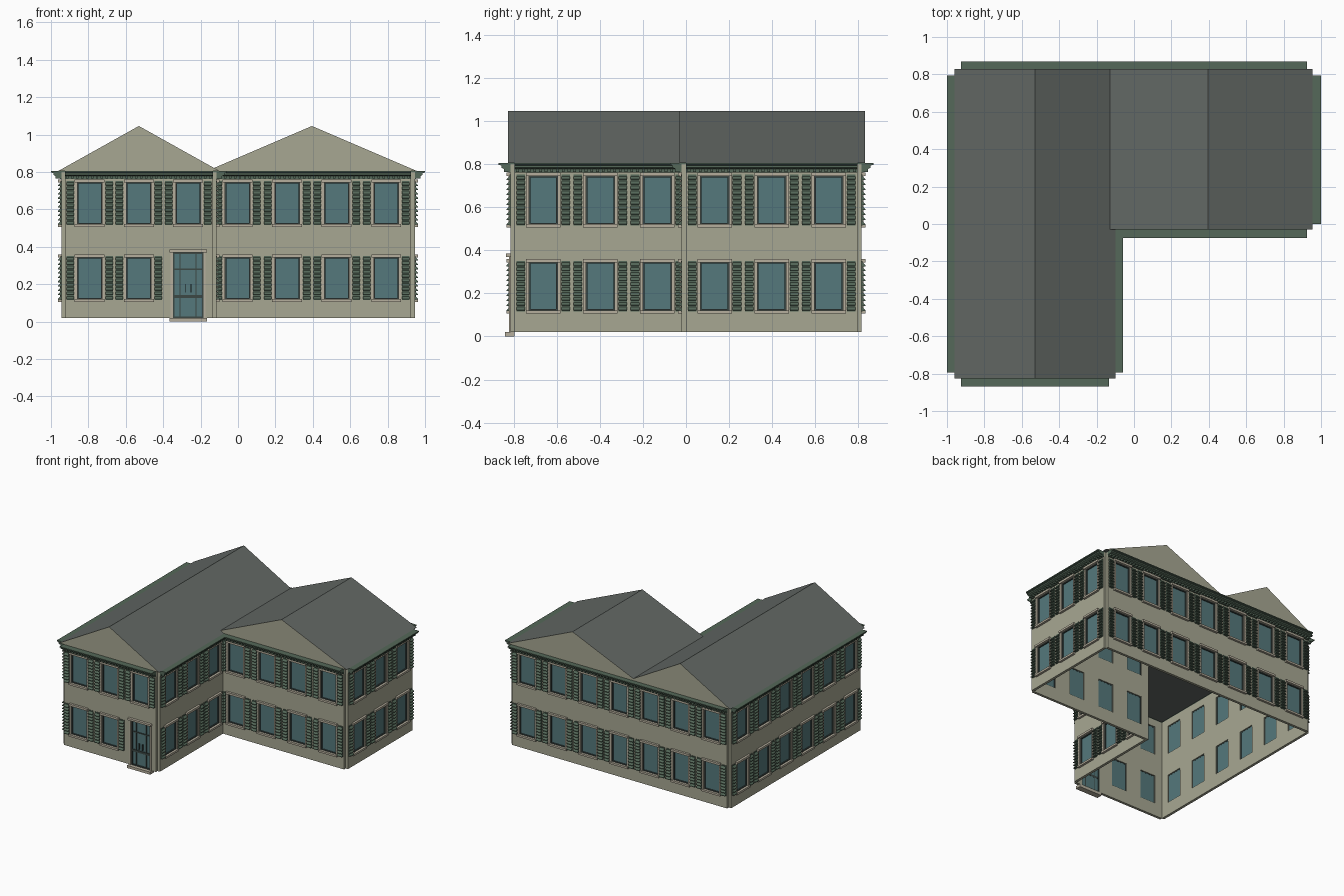
import bpy, bmesh
from mathutils import Vector

if "Cube" in bpy.data.objects:
    bpy.data.objects.remove(bpy.data.objects["Cube"])


def material(name, rgb):
    m = bpy.data.materials.new(name)
    m.diffuse_color = (*rgb, 1)
    m.use_nodes = True
    m.node_tree.nodes["Principled BSDF"].inputs["Base Color"].default_value = m.diffuse_color
    return m


WALL = material("stone", (0.39, 0.39, 0.29))
TRIM = material("pale_trim", (0.47, 0.43, 0.34))
GREEN = material("green_paint", (0.09, 0.14, 0.10))
DARK = material("dark_sash", (0.045, 0.065, 0.06))
GLASS = material("glass", (0.09, 0.19, 0.20))
ROOF = material("slate", (0.125, 0.14, 0.13))

parts = {}


def part(name, mat):
    if name not in parts:
        parts[name] = (bmesh.new(), [mat])
    return parts[name][0]


class Side:
    """One straight facade: u runs along it, w points outward, z is up."""

    def __init__(self, a, b):
        self.a = Vector((*a, 0))
        self.d = Vector((*b, 0)) - self.a
        self.length = self.d.length
        self.d.normalize()
        self.n = Vector((self.d.y, -self.d.x, 0))

    def at(self, u, w, z):
        return self.a + self.d * u + self.n * w + Vector((0, 0, z))

    def prism(self, bm, u0, u1, profile):
        """Extrude a (w, z) profile along the facade."""
        p = [bm.verts.new(self.at(u0, w, z)) for w, z in profile]
        q = [bm.verts.new(self.at(u1, w, z)) for w, z in profile]
        n = len(profile)
        bm.faces.new(p)
        bm.faces.new(q[::-1])
        for i in range(n):
            j = (i + 1) % n
            bm.faces.new((p[i], q[i], q[j], p[j]))

    def box(self, bm, u0, u1, w0, w1, z0, z1):
        self.prism(bm, u0, u1, [(w0, z0), (w1, z0), (w1, z1), (w0, z1)])


def wall_panel(s, holes):
    """Wall slab with true openings, closed all round each hole."""
    bm = part("walls", WALL)
    us = sorted({0, s.length, *[v for h in holes for v in h[:2]]})
    zs = sorted({0.02, 0.80, *[v for h in holes for v in h[2:]]})

    def solid(i, j):
        if not (0 <= i < len(us) - 1 and 0 <= j < len(zs) - 1):
            return False
        u, z = (us[i] + us[i + 1]) / 2, (zs[j] + zs[j + 1]) / 2
        return not any(h[0] < u < h[1] and h[2] < z < h[3] for h in holes)

    v = {(i, j, k): bm.verts.new(s.at(u, k * 0.02, z))
         for i, u in enumerate(us) for j, z in enumerate(zs) for k in (0, 1)}
    for i in range(len(us) - 1):
        for j in range(len(zs) - 1):
            if not solid(i, j):
                continue
            ring = [(i, j), (i + 1, j), (i + 1, j + 1), (i, j + 1)]
            bm.faces.new([v[(*r, 1)] for r in ring])
            bm.faces.new([v[(*r, 0)] for r in ring[::-1]])
            for e, (di, dj) in enumerate(((0, -1), (1, 0), (0, 1), (-1, 0))):
                if not solid(i + di, j + dj):
                    a, b = ring[e], ring[(e + 1) % 4]
                    bm.faces.new((v[(*a, 0)], v[(*b, 0)], v[(*b, 1)], v[(*a, 1)]))


def ring(s, bm, c, half, z0, z1, t, w0, w1):
    """Rectangular frame of thickness t lying inside the given bounds."""
    for k in (-1, 1):
        u0, u1 = sorted((c + k * half, c + k * (half - t)))
        s.box(bm, u0, u1, w0, w1, z0, z1)
    for z in (z0, z1 - t):
        s.box(bm, c - half + t, c + half - t, w0, w1, z, z + t)


def window(s, c, z0, z1):
    s.box(part("window_glass", GLASS), c - 0.067, c + 0.067, 0.006, 0.01, z0, z1)
    ring(s, part("window_sashes", DARK), c, 0.067, z0, z1, 0.007, 0.005, 0.019)
    trim = part("window_trim", TRIM)
    for k in (-1, 1):
        u0, u1 = sorted((c + k * 0.066, c + k * 0.08))
        s.box(trim, u0, u1, 0.015, 0.028, z0, z1)
    s.box(trim, c - 0.08, c + 0.08, 0.015, 0.037, z0 - 0.014, z0 + 0.001)
    s.box(trim, c - 0.08, c + 0.08, 0.015, 0.037, z1 - 0.001, z1 + 0.015)
    # louvred shutters
    sh = part("shutters", GREEN)
    pitch = (z1 - z0 + 0.006) / 10
    for k in (-1, 1):
        u0, u1 = sorted((c + k * 0.084, c + k * 0.124))
        s.box(sh, u0, u1, 0.018, 0.024, z0 - 0.004, z1 + 0.006)
        for i in range(10):
            z = z0 - 0.002 + i * pitch
            s.prism(sh, u0, u1, [(0.022, z), (0.038, z), (0.038, z + 0.004),
                                 (0.022, z + pitch * 0.85)])


def door(s, c):
    s.box(part("door_glass", GLASS), c - 0.08, c + 0.08, 0.006, 0.01, 0.02, 0.37)
    d = part("door_frame", DARK)
    ring(s, d, c, 0.082, 0.02, 0.37, 0.008, 0.002, 0.018)
    for k in (-1, 1):
        s.box(d, c + k * 0.043 - 0.003, c + k * 0.043 + 0.003, 0.005, 0.016, 0.02, 0.37)
        s.box(d, c + k * 0.015 - 0.002, c + k * 0.015 + 0.002, 0.009, 0.024, 0.155, 0.20)
    s.box(d, c - 0.078, c + 0.078, 0.005, 0.015, 0.276, 0.284)
    s.box(d, c - 0.078, c + 0.078, 0.005, 0.017, 0.127, 0.143)
    t = part("door_trim", TRIM)
    for k in (-1, 1):
        u0, u1 = sorted((c + k * 0.081, c + k * 0.093))
        s.box(t, u0, u1, 0.015, 0.026, 0.02, 0.37)
    s.box(t, c - 0.1, c + 0.1, 0.015, 0.04, 0.37, 0.385)
    s.box(part("door_step", TRIM), c - 0.1, c + 0.1, 0.0, 0.045, 0.0, 0.02)


def cornice(s):
    s.prism(part("cornice", GREEN), 0, s.length,
            [(0.018, 0.762), (0.028, 0.762), (0.028, 0.778), (0.05, 0.778), (0.062, 0.784),
             (0.062, 0.794), (0.075, 0.797), (0.075, 0.805), (0.0, 0.805), (0.0, 0.799), (0.018, 0.799)])
    n = round(s.length / 0.0264)
    step = s.length / n
    for i in range(n):
        u = (i + 0.5) * step
        s.box(part("dentils", GREEN), u - 0.0065, u + 0.0065, 0.026, 0.05, 0.764, 0.779)


# facades around the L-shaped plan: corner points counter-clockwise, windows per side
X, Y, XI = 0.925, 0.795, -0.135
plan = [(-X, -Y), (XI, -Y), (XI, 0), (X, 0), (X, Y), (-X, Y)]
counts = [3, 3, 4, 3, 7, 6]
for k, n in enumerate(counts):
    s = Side(plan[k], plan[(k + 1) % 6])
    holes = []
    for i in range(n):
        c = s.length * (i + 0.5) / n
        for z0, z1 in ((0.12, 0.345), (0.52, 0.745)):
            if k == 0 and i == 2 and z0 < 0.5:
                holes.append((c - 0.082, c + 0.082, 0.02, 0.37))
                door(s, c)
            else:
                holes.append((c - 0.067, c + 0.067, z0, z1))
                window(s, c, z0, z1)
    wall_panel(s, holes)
    cornice(s)

# two gabled roofs running front to back, ends in wall colour
for name, x0, x1, y0 in (("left_roof", -0.96, -0.10, -0.825), ("right_roof", -0.165, 0.955, -0.03)):
    s = Side((0, 0.83), (0, y0))
    bm = part(name, ROOF)
    parts[name][1].append(WALL)
    s.prism(bm, 0, s.length, [(-x0, 0.806), (-x1, 0.806), (-(x0 + x1) / 2, 1.046)])
    for f in bm.faces:
        f.material_index = 1 if len(f.verts) == 3 else 0

# turn every collected part into an object
for name, (bm, mats) in parts.items():
    bmesh.ops.recalc_face_normals(bm, faces=bm.faces[:])
    me = bpy.data.meshes.new(name)
    bm.to_mesh(me)
    bm.free()
    for m in mats:
        me.materials.append(m)
    bpy.context.collection.objects.link(bpy.data.objects.new(name, me))
